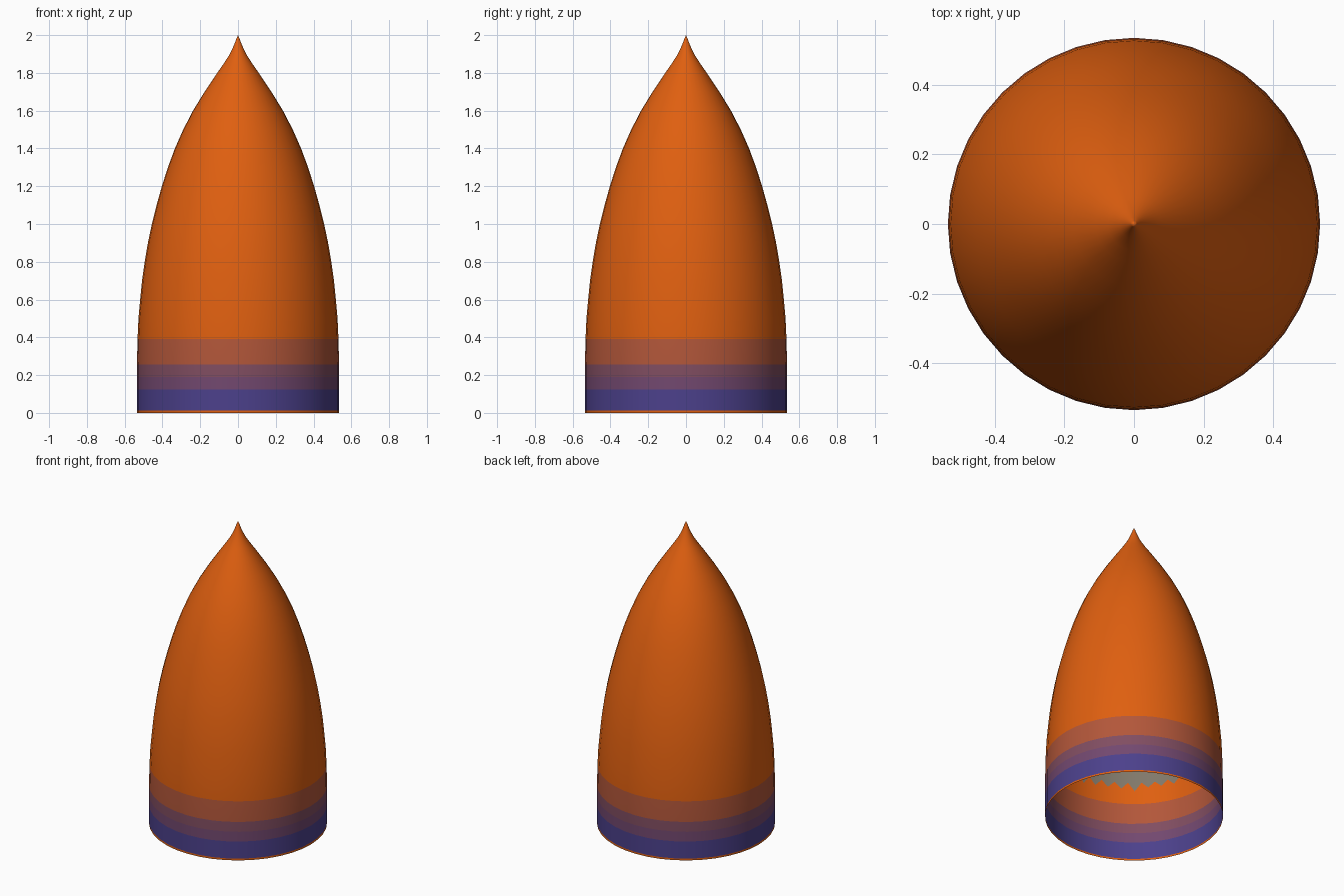
import bpy, bmesh, math, random
from mathutils import Vector

cube = bpy.data.objects.get("Cube")
if cube:
    bpy.data.objects.remove(cube, do_unlink=True)

random.seed(4)
SIDES = 40


def material(name, rgb):
    m = bpy.data.materials.new(name)
    m.use_nodes = True
    m.diffuse_color = (*rgb, 1)
    m.node_tree.nodes["Principled BSDF"].inputs["Base Color"].default_value = (*rgb, 1)
    return m


orange = material("orange", (0.74, 0.115, 0.005))
blue = material("deep blue", (0.072, 0.052, 0.26))
plum = material("plum", (0.17, 0.065, 0.16))
mauve = material("mauve", (0.22, 0.075, 0.12))
rust = material("rust", (0.45, 0.095, 0.042))
grey = material("warm grey", (0.22, 0.19, 0.145))


def ring_point(r, z, step):
    a = 2 * math.pi * step / SIDES
    return Vector((r * math.cos(a), r * math.sin(a), z))


def lathe(bm, profile, tip_z):
    """Spin (radius, height) pairs round z and close them in a tip."""
    rings = [[bm.verts.new(ring_point(r, z, i)) for i in range(SIDES)] for r, z in profile]
    tip = bm.verts.new((0, 0, tip_z))
    for i in range(SIDES):
        j = (i + 1) % SIDES
        for low, high in zip(rings, rings[1:]):
            bm.faces.new((low[i], low[j], high[j], high[i]))
        bm.faces.new((rings[-1][i], rings[-1][j], tip))
    return rings


def finish(bm, name, mats):
    mesh = bpy.data.meshes.new(name)
    bm.to_mesh(mesh)
    bm.free()
    for m in mats:
        mesh.materials.append(m)
    for p in mesh.polygons:
        p.use_smooth = True
    ob = bpy.data.objects.new(name, mesh)
    bpy.context.collection.objects.link(ob)
    return ob


# Pointed dome: the straight base carries the colour bands
base = [(0.535, z) for z in (0, 0.012, 0.125, 0.19, 0.255)]
dome = [(0.532, 0.39), (0.527, 0.5), (0.518, 0.6), (0.508, 0.7), (0.494, 0.8),
        (0.477, 0.9), (0.456, 1.0), (0.431, 1.1), (0.403, 1.2), (0.371, 1.3),
        (0.334, 1.4), (0.29, 1.5), (0.238, 1.6), (0.177, 1.7), (0.11, 1.8),
        (0.075, 1.85), (0.043, 1.9), (0.02, 1.95), (0.009, 1.98)]
bm = bmesh.new()
lathe(bm, base + dome, 2.0)
bands = [(0.012, 0), (0.125, 1), (0.19, 2), (0.255, 3), (0.39, 4)]
for f in bm.faces:
    z = f.calc_center_median().z
    f.material_index = next((k for top, k in bands if z < top), 0)
finish(bm, "pointed_shell", [orange, blue, plum, mauve, rust])

# Grey lining inside the dome, with a jagged lower edge
bm = bmesh.new()
inner = [(0.519, 0.53)] + [(r - 0.006, z - 0.004) for r, z in dome if 0.55 < z < 1.92]
edge = lathe(bm, inner, 1.94)[0]
for i in range(SIDES):
    tooth = bm.verts.new(ring_point(0.521, random.uniform(0.47, 0.5), i + 0.5))
    bm.faces.new((edge[i], tooth, edge[(i + 1) % SIDES]))
finish(bm, "jagged_lining", [grey])
